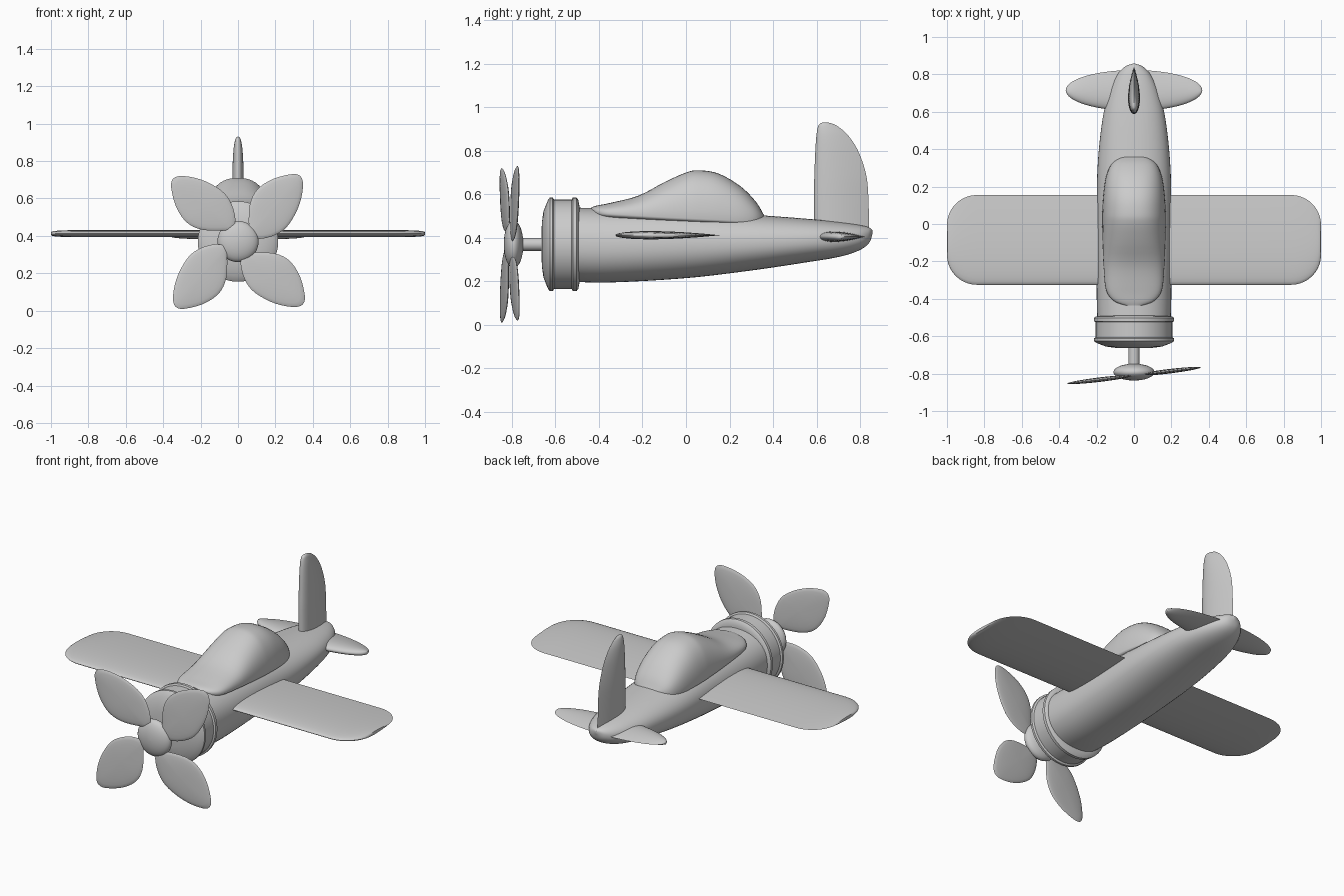
import bpy, bmesh
from math import sin, cos, pi, sqrt, radians
from mathutils import Matrix, Vector

cube = bpy.data.objects.get("Cube")
if cube:
    bpy.data.objects.remove(cube)

GREY = (0.6, 0.6, 0.6, 1)
mat = bpy.data.materials.new("plain grey")
mat.use_nodes = True
mat.diffuse_color = GREY
bsdf = next(n for n in mat.node_tree.nodes if n.type == 'BSDF_PRINCIPLED')
bsdf.inputs["Base Color"].default_value = GREY


def finish(bm, name, angle=40):
    bmesh.ops.recalc_face_normals(bm, faces=bm.faces)
    me = bpy.data.meshes.new(name)
    bm.to_mesh(me)
    bm.free()
    me.materials.append(mat)
    ob = bpy.data.objects.new(name, me)
    bpy.context.collection.objects.link(ob)
    bpy.ops.object.select_all(action='DESELECT')
    ob.select_set(True)
    bpy.context.view_layer.objects.active = ob
    bpy.ops.object.shade_smooth_by_angle(angle=radians(angle))
    return ob


def skin(name, rings, angle=40):
    """Bridge equal rings of points and cap both ends."""
    bm = bmesh.new()
    loops = [[bm.verts.new(p) for p in r] for r in rings]
    n = len(loops[0])
    for a, b in zip(loops, loops[1:]):
        for i in range(n):
            j = (i + 1) % n
            bm.faces.new((a[i], a[j], b[j], b[i]))
    bm.faces.new(loops[0])
    bm.faces.new(loops[-1])
    return finish(bm, name, angle)


def resample(keys, steps=6):
    """Smooth rows of key values with a Catmull-Rom spline."""
    out = []
    for i in range(len(keys) - 1):
        p = [Vector(keys[max(0, min(len(keys) - 1, i + k))]) for k in (-1, 0, 1, 2)]
        for s in range(steps):
            t = s / steps
            out.append(p[1] + 0.5 * t * ((p[2] - p[0]) + t * (
                2 * p[0] - 5 * p[1] + 4 * p[2] - p[3]
                + t * (3 * (p[1] - p[2]) + p[3] - p[0]))))
    return out + [Vector(keys[-1])]


def power(v, e):
    return (abs(v) ** e) * (1 if v >= 0 else -1)


def body_ring(y, hw, bottom, middle, top, e, n=48):
    ring = []
    for i in range(n):
        a = 2 * pi * i / n
        s = power(sin(a), e)
        z = middle + s * ((top - middle) if s > 0 else (middle - bottom))
        ring.append((hw * power(cos(a), e), y, z))
    return ring


def foil(front, back, half, n=32):
    """Teardrop section: (along chord, across) pairs."""
    pts = []
    for i in range(n):
        a = 2 * pi * i / n
        u = (1 - cos(a)) / 2
        pts.append((front + (back - front) * u, half * sin(a) * abs(cos(a / 2)) / 0.77))
    return pts


def lathe(name, profile, z=0.37, n=48):
    return skin(name, [[(r * cos(2 * pi * i / n), y, z + r * sin(2 * pi * i / n))
                        for i in range(n)] for y, r in profile], 30)


# Fuselage: y, half width, bottom, top
body = [(-0.55, 0.195, 0.2, 0.54), (-0.35, 0.2, 0.195, 0.535), (0, 0.2, 0.215, 0.53),
        (0.3, 0.195, 0.25, 0.507), (0.55, 0.17, 0.287, 0.488), (0.7, 0.135, 0.312, 0.473),
        (0.79, 0.095, 0.34, 0.46), (0.84, 0.05, 0.375, 0.448), (0.857, 0.006, 0.42, 0.435)]
skin("fuselage", [body_ring(y, w, b, (b + t) / 2, t, 0.9)
                  for y, w, b, t in resample(body)])

# Canopy: y, half width, base, top
canopy = [(-0.435, 0.05, 0.525, 0.54), (-0.41, 0.11, 0.518, 0.548), (-0.35, 0.15, 0.51, 0.56),
          (-0.22, 0.163, 0.502, 0.593), (-0.1, 0.168, 0.495, 0.655), (0, 0.17, 0.49, 0.7),
          (0.06, 0.17, 0.487, 0.71), (0.15, 0.165, 0.483, 0.695), (0.25, 0.15, 0.478, 0.637),
          (0.32, 0.12, 0.478, 0.567), (0.355, 0.07, 0.485, 0.51), (0.362, 0.02, 0.49, 0.497)]
skin("canopy", [body_ring(y, w, b - 0.03, b, t, 0.85)
                for y, w, b, t in resample(canopy, 4)])

# Engine cowl, propeller shaft and spinner
lathe("engine_cowl", [(-0.665, 0.005), (-0.662, 0.1), (-0.655, 0.15), (-0.642, 0.185),
                      (-0.632, 0.207), (-0.625, 0.215), (-0.612, 0.215), (-0.606, 0.205),
                      (-0.525, 0.205), (-0.52, 0.215), (-0.503, 0.215), (-0.495, 0.205),
                      (-0.49, 0.18)])
lathe("propeller_shaft", [(-0.79, 0.03), (-0.64, 0.03)], n=24)
lathe("spinner", [(-0.792 - 0.045 * cos(pi * i / 16), 0.11 * max(0.02, sin(pi * i / 16)))
                  for i in range(17)])

# Main wing: rounded-rectangle plan
R = 0.16
spans = [1 - R + R * sin(pi / 2 * i / 10) for i in range(11)]
spans = [-x for x in reversed(spans)] + spans
rings = []
for x in spans:
    k = sqrt(max(0, 1 - ((abs(x) - 1 + R) / R) ** 2))
    h = 0.24 - R + R * k
    rings.append([(x, y, 0.412 + t) for y, t in
                  foil(-0.085 - h, -0.085 + h, 0.003 + 0.016 * sqrt(k))])
skin("main_wing", rings)

# Tailplane: elliptical plan
rings = []
for i in range(33):
    a = pi * i / 32
    h = max(0.004, sin(a))
    rings.append([(-0.365 * cos(a), y, 0.405 + t) for y, t in
                  foil(0.715 - 0.11 * h, 0.715 + 0.108 * h, 0.025 * sqrt(h))])
skin("tailplane", rings)

# Tail fin: z, front, back, half thickness
fin = [(0.4, 0.59, 0.842, 0.032), (0.6, 0.588, 0.837, 0.032), (0.7, 0.59, 0.825, 0.031),
       (0.8, 0.594, 0.79, 0.028), (0.87, 0.599, 0.745, 0.023), (0.91, 0.606, 0.7, 0.016),
       (0.925, 0.616, 0.67, 0.01), (0.93, 0.63, 0.65, 0.003)]
skin("tail_fin", [[(t, y, z) for y, t in foil(f, b, h)] for z, f, b, h in resample(fin)])

# Propeller blades: outline around the hub, pillowed towards the middle
outline = [(0.06, 0.04), (0.058, 0.14), (0.07, 0.22), (0.11, 0.285), (0.19, 0.335),
           (0.29, 0.36), (0.335, 0.35), (0.35, 0.31), (0.34, 0.23), (0.31, 0.15),
           (0.26, 0.075), (0.2, 0.035), (0.13, 0.015), (0.08, 0.02), (0.06, 0.04)]
edge = resample(outline, 3)[:-1]
middle = Vector((0.19, 0.175))
for k in range(4):
    rings = []
    for i in range(13):
        a = pi * i / 12
        s = max(0.02, sin(a))
        ring = []
        for p in edge:
            q = middle + (p - middle) * s
            ring.append((q.x, -0.012 * cos(a), q.y))
        rings.append(ring)
    blade = skin("propeller_blade_%d" % (k + 1), rings, 60)
    # Propeller disc leans slightly towards one side
    blade.data.transform(Matrix.Translation((0, -0.81, 0.37))
                         @ Matrix.Rotation(0.12, 4, 'Z')
                         @ Matrix.Rotation(pi / 2 * k, 4, 'Y'))
